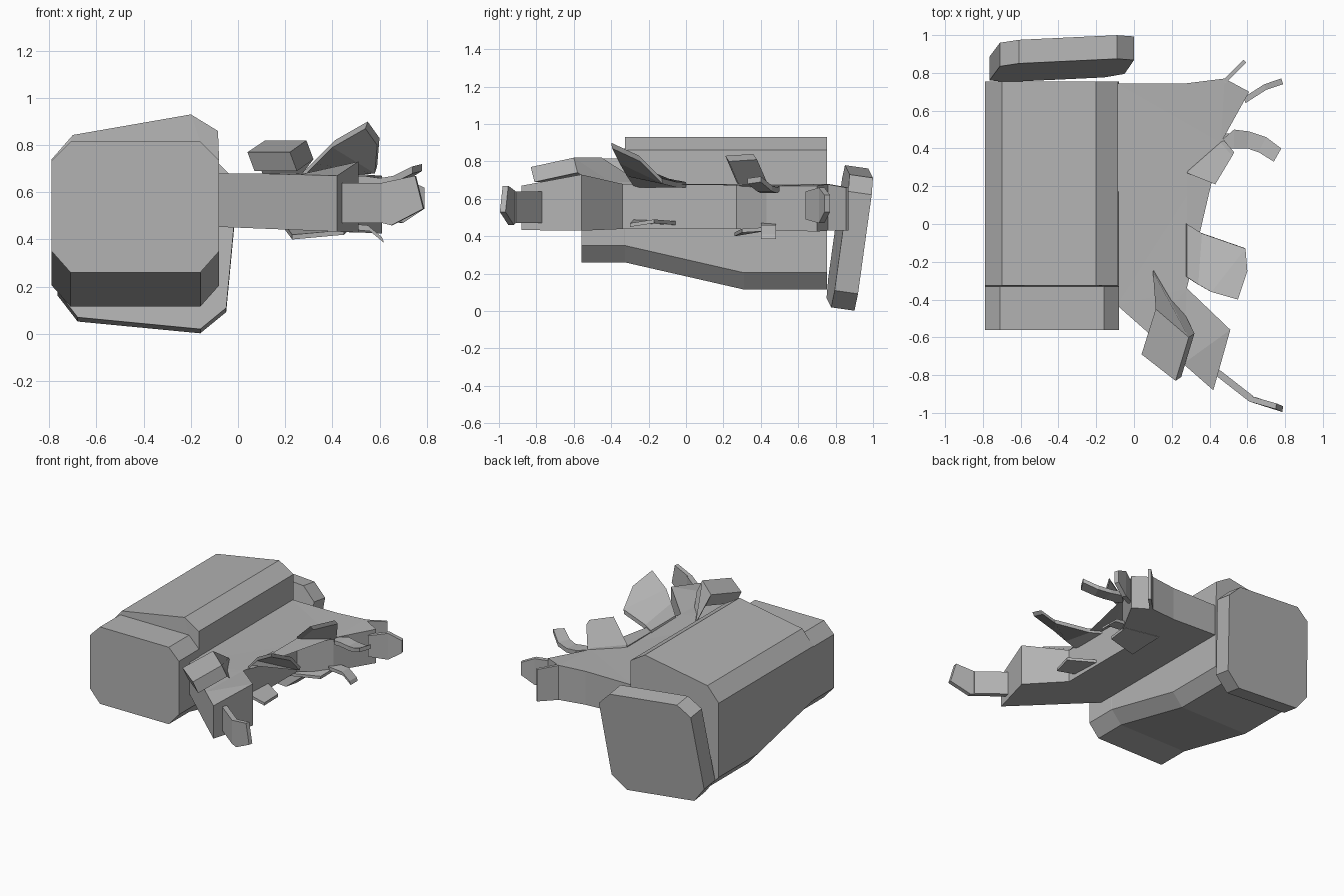
import bpy, bmesh

grey = bpy.data.materials.new("plain grey")
grey.diffuse_color = (0.45, 0.45, 0.45, 1)


def loft(name, rings):
    """Skin a row of equal-length 3D rings and cap both ends."""
    bm = bmesh.new()
    rows = [[bm.verts.new(p) for p in r] for r in rings]
    n = len(rows[0])
    for a, b in zip(rows, rows[1:]):
        for i in range(n):
            j = (i + 1) % n
            bm.faces.new((a[i], a[j], b[j], b[i]))
    caps = [bm.faces.new(rows[0]), bm.faces.new(rows[-1][::-1])]
    bmesh.ops.triangulate(bm, faces=[f for f in caps if n > 8])
    bmesh.ops.recalc_face_normals(bm, faces=bm.faces)
    me = bpy.data.meshes.new(name)
    bm.to_mesh(me)
    bm.free()
    me.materials.append(grey)
    ob = bpy.data.objects.new(name, me)
    bpy.context.collection.objects.link(ob)
    return ob


def plate(name, pts, off):
    """Outline thickened by an offset vector."""
    return loft(name, [pts, [tuple(a + b for a, b in zip(p, off)) for p in pts]])


def strip(name, left, right, off):
    """Folded strip: cross-sections between two edges, thickened by offset."""
    add = lambda p: tuple(a + b for a, b in zip(p, off))
    return loft(name, [[l, r, add(r), add(l)] for l, r in zip(left, right)])


# Main body: chamfered block, dropping and rising towards the back
def body_ring(y, low, raised):
    bottom = [(-.79, low + .09), (-.71, low), (-.16, low), (-.08, low + .09)]
    top = [(-.085, .86), (-.2, .93), (-.7, .843), (-.79, .74)] if raised else \
          [(-.08, .735), (-.16, .815), (-.71, .815), (-.79, .735)]
    return [(x, y, z) for x, z in bottom + top]


loft("main_body", [body_ring(-.56, .26, False), body_ring(-.33, .26, False),
                   body_ring(-.325, .26, True), body_ring(.31, .115, True),
                   body_ring(.755, .115, True)])

# Tilted octagonal lid at the back
lid = [(-.68, .07), (-.16, .02), (-.05, .11), (0, .64), (-.09, .73),
       (-.61, .78), (-.71, .71), (-.765, .18)]
plate("back_lid", [(x, .85 + .133 * (z - .78) + .06 * (x + .61), z)
                   for x, z in lid], (0, .125, -.018))

# Thick slab with a front lobe and a back lobe
slab = [(-.09, -.43, .68), (.08, -.58, .68), (.26, -.74, .675), (.42, -.88, .67),
        (.51, -.56, .73), (.28, -.34, .68), (.28, .27, .68), (.46, .43, .67),
        (.61, .70, .67), (.48, .77, .68), (.28, .745, .68), (-.09, .745, .68)]
loft("side_slab", [slab, [(x, y, .45 - .04 * x) for x, y, z in slab]])

# Upper front flap, bent in the middle
strip("front_top_flap",
      [(.10, -.25, .69), (.115, -.45, .82), (.04, -.69, .77)],
      [(.19, -.40, .69), (.29, -.60, .82), (.22, -.83, .77)], (.03, .02, -.08))

# Middle flap, curling upward
strip("middle_flap",
      [(.28, 0, .69), (.36, -.05, .69), (.59, -.13, .71), (.60, -.25, .83)],
      [(.28, -.28, .69), (.34, -.32, .75), (.41, -.36, .82), (.55, -.40, .90)],
      (-.01, .005, -.03))

# Rear flap, standing up
strip("rear_flap",
      [(.28, .27, .69), (.43, .21, .83)],
      [(.46, .43, .68), (.52, .36, .84)], (.01, .02, -.03))

# Front claw: flat shank and pointed tip
plate("front_claw_shank", [(.43, -.80, .64), (.61, -.94, .64),
                           (.61, -.94, .47), (.43, -.80, .47)], (.02, .03, 0))
plate("front_claw_tip", [(.61, -.94, .64), (.75, -.98, .67), (.785, -.995, .53),
                         (.65, -.95, .46), (.61, -.94, .47)], (.005, .03, 0))

# Rear claw: smaller bent plate
strip("rear_claw",
      [(.58, .67, .64), (.69, .74, .66), (.78, .77, .62)],
      [(.58, .67, .49), (.69, .74, .47), (.78, .77, .53)], (.01, -.03, 0))

# Curled finger
strip("curled_finger",
      [(.46, .44, .67), (.53, .50, .67), (.61, .49, .66), (.70, .46, .67), (.78, .40, .72)],
      [(.49, .40, .67), (.53, .40, .67), (.60, .40, .66), (.66, .38, .67), (.74, .33, .71)],
      (0, 0, -.03))

# Thin splinter plate at the back corner
plate("back_splinter", [(.47, .76, .68), (.58, .87, .66),
                        (.58, .87, .43), (.47, .76, .43)], (.015, -.015, 0))

# Flaps and splinter hanging below
plate("lower_flap", [(.20, .50, .44), (.46, .46, .43), (.45, .30, .42),
                     (.23, .26, .40)], (0, 0, .02))
strip("lower_splinter", [(.44, .48, .47), (.55, .48, .46), (.61, .48, .41)],
      [(.44, .40, .47), (.55, .40, .46), (.61, .40, .41)], (.01, 0, -.025))
plate("lower_front_flap", [(.27, -.28, .47), (.42, -.30, .45), (.44, -.17, .47),
                           (.27, -.05, .46)], (0, 0, .02))
